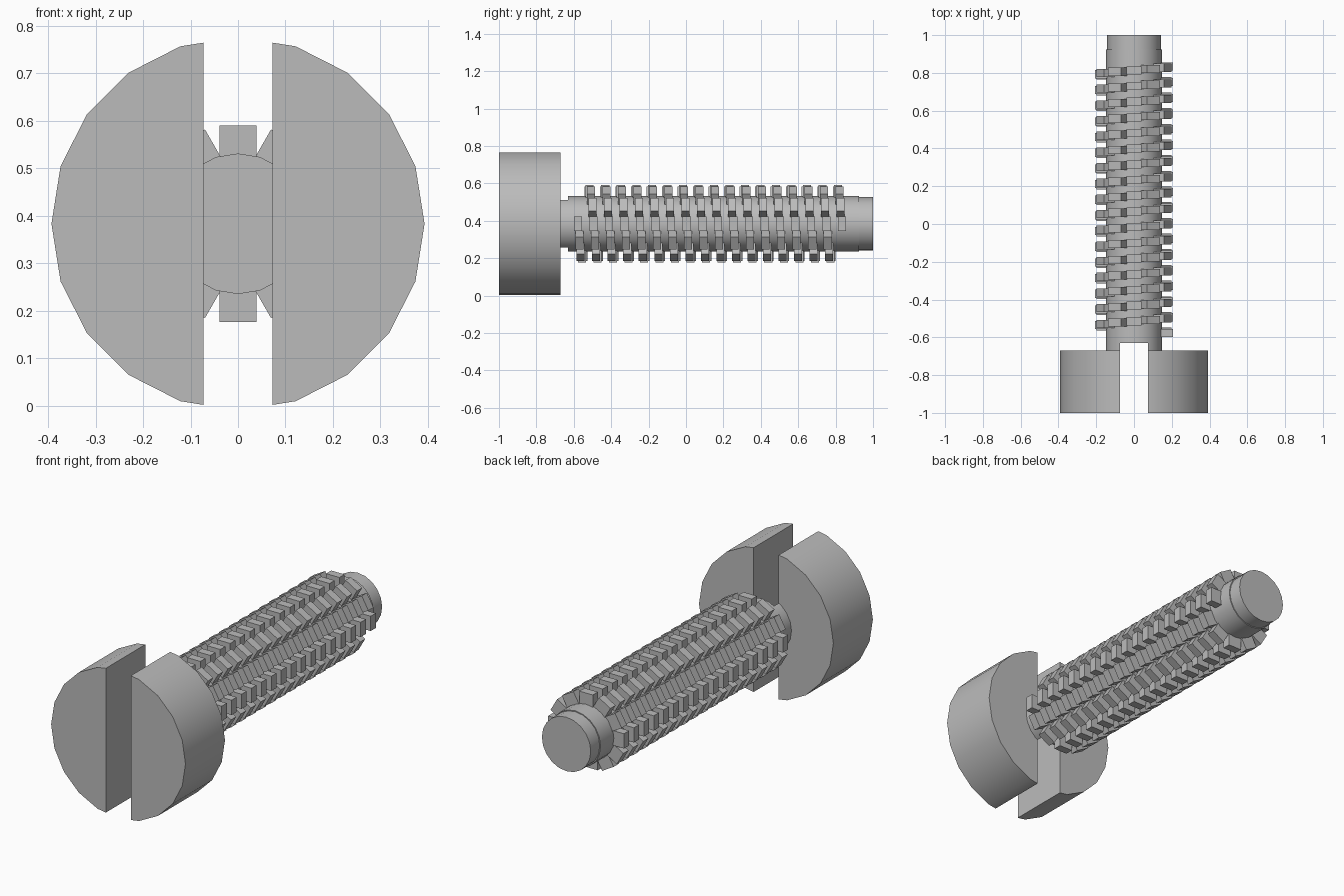
import bpy
import bmesh
from math import radians, pi
from mathutils import Matrix, Vector

if "Cube" in bpy.data.objects:
    bpy.data.objects.remove(bpy.data.objects["Cube"], do_unlink=True)

AXIS_Z = 0.383      # height of the screw axis
SLOT_HALF = 0.073
SLOT_END = -0.63

steel = bpy.data.materials.new("grey steel")
steel.use_nodes = True
steel.diffuse_color = (0.5, 0.5, 0.5, 1)
steel.node_tree.nodes["Principled BSDF"].inputs["Base Color"].default_value = (0.5, 0.5, 0.5, 1)


def finish(bm, name, smooth=True):
    mesh = bpy.data.meshes.new(name)
    bm.to_mesh(mesh)
    bm.free()
    mesh.materials.append(steel)
    obj = bpy.data.objects.new(name, mesh)
    bpy.context.collection.objects.link(obj)
    if smooth:
        bpy.ops.object.select_all(action="DESELECT")
        obj.select_set(True)
        bpy.context.view_layer.objects.active = obj
        bpy.ops.object.shade_smooth_by_angle(angle=radians(30))
    return obj


def add_cylinder(bm, radius, y0, y1):
    place = Matrix.Translation((0, (y0 + y1) / 2, AXIS_Z)) @ Matrix.Rotation(pi / 2, 4, "X")
    bmesh.ops.create_cone(bm, cap_ends=True, segments=20, radius1=radius,
                          radius2=radius, depth=y1 - y0, matrix=place)


def cut(bm, point, normal):
    """Remove what lies on the normal's side of a plane and cap the cut."""
    geom = bm.verts[:] + bm.edges[:] + bm.faces[:]
    result = bmesh.ops.bisect_plane(bm, geom=geom, plane_co=point,
                                    plane_no=normal, clear_outer=True)
    edges = [e for e in result["geom_cut"] if isinstance(e, bmesh.types.BMEdge)]
    bmesh.ops.contextual_create(bm, geom=edges)
    bmesh.ops.recalc_face_normals(bm, faces=bm.faces)


# Head halves and the shaft stubs on both sides of the driver slot
for side, label in ((1, "left"), (-1, "right")):
    for part, radius, y0, y1 in (("head", 0.393, -1, -0.67),
                                 ("shaft_stub", 0.148, -0.67, SLOT_END)):
        bm = bmesh.new()
        add_cylinder(bm, radius, y0, y1)
        cut(bm, Vector((side * SLOT_HALF, 0, 0)), Vector((-side, 0, 0)))
        finish(bm, f"{part}_{label}")

# Shaft and its slightly thinner tip
for name, radius, y0, y1 in (("shaft", 0.148, SLOT_END, 0.925), ("tip", 0.143, 0.925, 1)):
    bm = bmesh.new()
    add_cylinder(bm, radius, y0, y1)
    finish(bm, name)

# Thread: a helix of separate blocks, twelve to a turn
PER_TURN, PITCH, TURNS = 12, 0.083, 17
bm = bmesh.new()
for i in range(PER_TURN * TURNS + 1):
    place = (Matrix.Translation((0, -0.577 + i * PITCH / PER_TURN, AXIS_Z))
             @ Matrix.Rotation(i * 2 * pi / PER_TURN, 4, "Y")
             @ Matrix.Translation((0.169, 0, 0))
             @ Matrix.Diagonal((0.076, 0.043, 0.078, 1)))
    bmesh.ops.create_cube(bm, size=1, matrix=place)
finish(bm, "thread", smooth=False)
